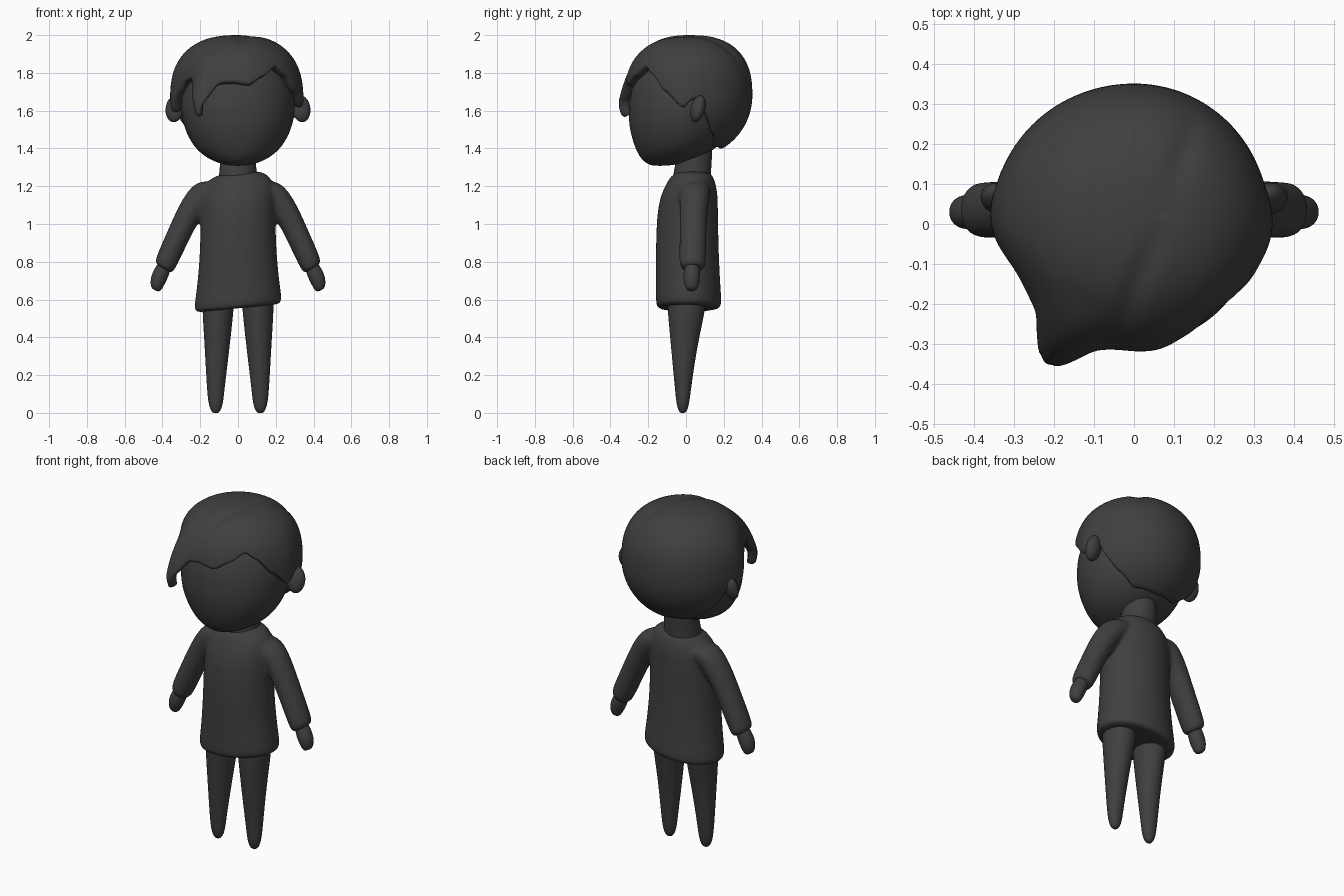
import bpy, math
from math import sin, cos, pi, radians, exp

if "Cube" in bpy.data.objects:
    bpy.data.objects.remove(bpy.data.objects["Cube"])

dark = bpy.data.materials.new("dark_grey")
dark.diffuse_color = (0.05, 0.05, 0.05, 1)
dark.use_nodes = True
dark.node_tree.nodes["Principled BSDF"].inputs["Base Color"].default_value = dark.diffuse_color


def add_object(name, verts, faces, subsurf=0):
    mesh = bpy.data.meshes.new(name)
    mesh.from_pydata(verts, [], faces)
    mesh.materials.append(dark)
    mesh.shade_smooth()
    ob = bpy.data.objects.new(name, mesh)
    bpy.context.collection.objects.link(ob)
    if subsurf:
        ob.modifiers.new("subsurf", 'SUBSURF').levels = subsurf
        ob.modifiers["subsurf"].render_levels = subsurf
    return ob


def loft(rings, side=1, tilt=0.0, n=28, start=0):
    """Closed skin through ellipses (z, cx, cy, rx, ry), lowest first."""
    verts, faces = [], []
    for z, cx, cy, rx, ry in rings:
        for i in range(n):
            a = 2 * pi * i / n
            dx = rx * cos(a)
            verts.append((side * cx + dx, cy + ry * sin(a), z + side * tilt * dx))
    for r in range(len(rings) - 1):
        for i in range(n):
            j = (i + 1) % n
            faces.append([start + k for k in (r * n + i, r * n + j, (r + 1) * n + j, (r + 1) * n + i)])
    faces.append([start + i for i in reversed(range(n))])
    faces.append([start + (len(rings) - 1) * n + i for i in range(n)])
    return verts, faces


# Head: rounded skull with the chin pushed forward
head = [(1.308, 0, -.14, .03, .03), (1.315, 0, -.12, .08, .08), (1.34, 0, -.09, .15, .145),
        (1.38, 0, -.065, .205, .195), (1.43, 0, -.045, .25, .235), (1.52, 0, -.03, .292, .275),
        (1.62, 0, -.015, .306, .29), (1.72, 0, -.008, .297, .284), (1.82, 0, -.005, .25, .245),
        (1.89, 0, 0, .17, .17), (1.92, 0, 0, .06, .06)]
add_object("head", *loft(head), subsurf=2)

# Neck
neck = [(1.2, 0, .03, .11, .105), (1.25, 0, .03, .102, .1), (1.32, 0, .04, .095, .097),
        (1.42, 0, .05, .09, .09), (1.46, 0, .05, .08, .08)]
add_object("neck", *loft(neck), subsurf=2)

# Shirt: body and both sleeves fused into one smooth skin
body = [(.555, 0, .015, .15, .11), (.552, 0, .015, .225, .165), (.57, 0, .015, .236, .176),
        (.66, 0, .012, .222, .172), (.80, 0, .008, .207, .168), (.95, 0, .006, .2, .166),
        (1.10, 0, .01, .2, .16), (1.18, 0, .022, .197, .145), (1.24, 0, .03, .168, .12),
        (1.268, 0, .035, .12, .1), (1.272, 0, .035, .06, .06)]
sleeve = [(.763, .396, .035, .026, .036), (.765, .395, .035, .046, .066), (.80, .38, .035, .052, .071),
          (.92, .325, .037, .053, .071), (1.05, .265, .04, .056, .072), (1.14, .205, .045, .062, .08),
          (1.185, .15, .045, .065, .085), (1.2, .1, .045, .05, .08)]
verts, faces = loft(body, tilt=.1)
for side in (1, -1):
    v, f = loft(sleeve, side, .61, start=len(verts))
    verts += v
    faces += f
shirt = add_object("shirt", verts, faces, subsurf=1)
remesh = shirt.modifiers.new("fuse", 'REMESH')
remesh.mode = 'VOXEL'
remesh.voxel_size = .011
remesh.use_smooth_shade = True
soften = shirt.modifiers.new("soften", 'SMOOTH')
soften.iterations = 6

# Hands, legs and ears, mirrored
hand = [(.648, .437, .03, .012, .015), (.655, .436, .03, .026, .029), (.69, .428, .03, .036, .042),
        (.73, .412, .03, .04, .044), (.78, .388, .033, .034, .04), (.81, .374, .035, .02, .03)]
leg = [(-.002, .118, -.017, .012, .01), (.012, .118, -.017, .026, .024), (.05, .118, -.017, .039, .034),
       (.12, .118, -.016, .046, .042), (.3, .112, -.012, .062, .063), (.45, .108, -.004, .075, .085),
       (.58, .105, .004, .086, .105), (.66, .103, .005, .08, .1)]
for side, word in ((1, "left"), (-1, "right")):
    add_object(word + "_hand", *loft(hand, side, .45), subsurf=2)
    add_object(word + "_leg", *loft(leg, side), subsurf=2)
    bpy.ops.mesh.primitive_uv_sphere_add(segments=32, ring_count=20, location=(side * .335, .062, 1.61),
                                         rotation=(radians(-15), 0, side * radians(20)))
    ear = bpy.context.object
    ear.name = word + "_ear"
    ear.scale = (.05, .036, .073)
    ear.data.materials.append(dark)
    ear.data.shade_smooth()

# Hair: rounded cap, lower edge height given per azimuth (0 = front, 90 = +x)
EDGE = [(-180, 1.39), (-135, 1.40), (-118, 1.47), (-108, 1.55), (-101, 1.66), (-94, 1.65), (-86, 1.58),
        (-72, 1.68), (-58, 1.75), (-44, 1.77), (-36, 1.67), (-30, 1.54), (-24, 1.65), (-15, 1.745),
        (-6, 1.75), (10, 1.735), (24, 1.78), (40, 1.835), (52, 1.79), (66, 1.70), (84, 1.61), (93, 1.66),
        (101, 1.66), (108, 1.55), (118, 1.47), (135, 1.40), (180, 1.39)]


def edge_height(az):
    for (a0, z0), (a1, z1) in zip(EDGE, EDGE[1:]):
        if a0 <= az <= a1:
            t = (az - a0) / (a1 - a0)
            t = .5 * t + .5 * t * t * (3 - 2 * t)
            return z0 + (z1 - z0) * t


def bump(x, mid, width):
    return exp(-((x - mid) / width) ** 2)


CY, CZ, UP, DOWN = .02, 1.68, .32, .33
COLS, ROWS = 150, 26
verts, faces = [(0, CY, CZ + UP)], []
for i in range(COLS):
    az = -180 + 360 * i / COLS
    a = radians(az)
    h = edge_height(az) - CZ
    end = math.acos((h / UP) ** 1.25) if h > 0 else math.acos(h / DOWN)
    for j in range(1, ROWS + 1):
        psi = end * j / ROWS
        s, c = sin(psi), cos(psi)
        rad, z = (s ** .8, CZ + UP * c ** .8) if c > 0 else (s, CZ + DOWN * c)
        low = min(1, max(0, (1.93 - z) / .3))
        # forelock, fringe waves and the dip beside the forelock
        extra = low * (.1 * bump(az, -29, 13) + .02 * bump(az, 5, 18) - .03 * bump(az, -62, 14)
                       + .015 * bump(az, 85, 15) + .01 * bump(az, -90, 15))
        rx = (.335 if sin(a) > 0 else .352) * rad + extra
        x, y = rx * sin(a), CY - (.332 * rad + extra) * cos(a)
        # parting groove sweeping over the crown
        z -= .014 * bump(x - .06 - .35 * y, 0, .035) * max(0, c) * min(1, j / 6)
        verts.append((x, y, z))
    k, m = 1 + i * ROWS, 1 + ((i + 1) % COLS) * ROWS
    faces.append((0, k, m))
    faces += [(k + j, k + j + 1, m + j + 1, m + j) for j in range(ROWS - 1)]
hair = add_object("hair", verts, faces)
thick = hair.modifiers.new("thickness", 'SOLIDIFY')
thick.thickness = .05
thick.offset = -1
sub = hair.modifiers.new("subsurf", 'SUBSURF')
sub.levels = sub.render_levels = 1
